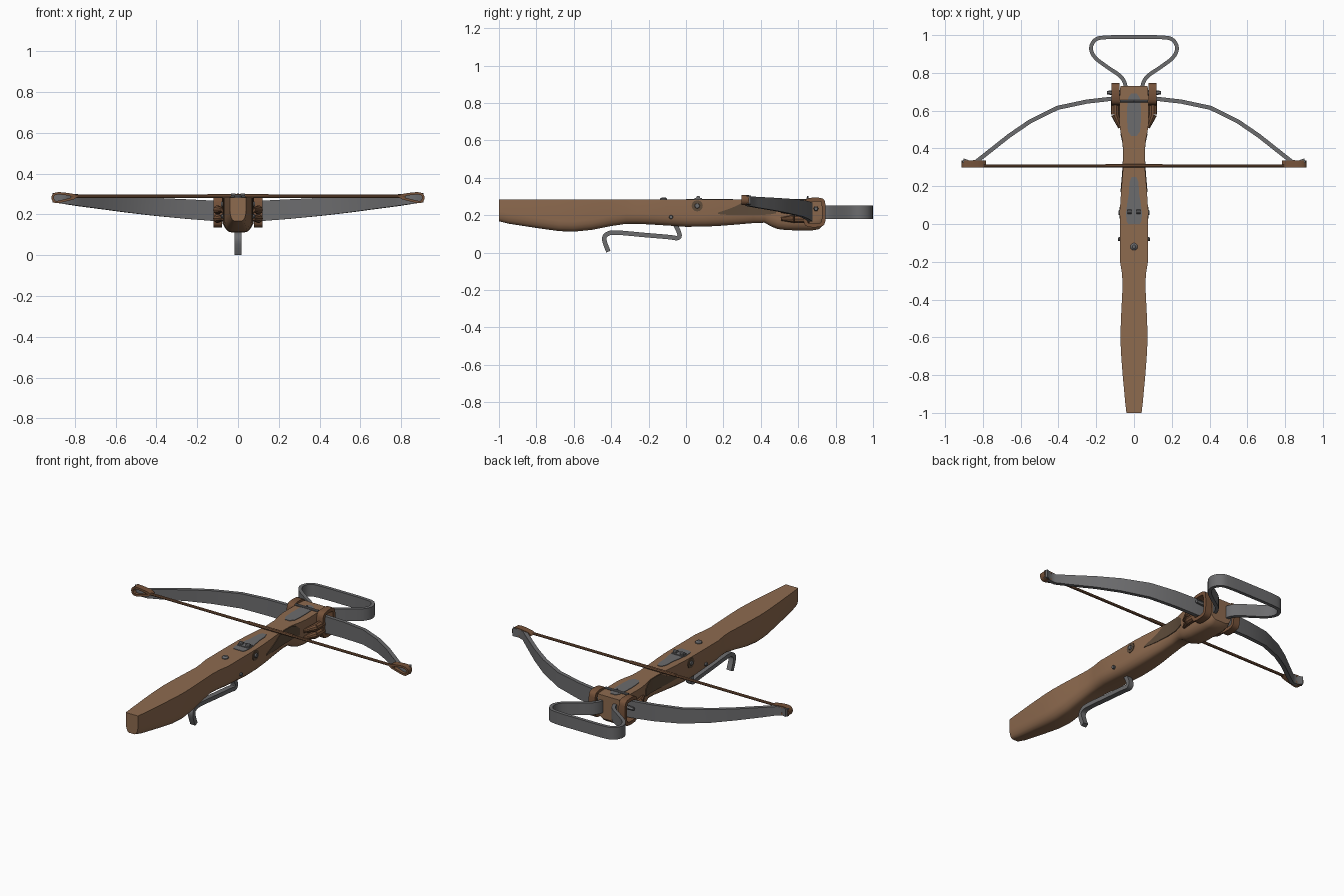
import bpy, bmesh, math
from mathutils import Vector

if "Cube" in bpy.data.objects:
    bpy.data.objects.remove(bpy.data.objects["Cube"])


def material(name, rgb):
    m = bpy.data.materials.new(name)
    m.diffuse_color = (*rgb, 1)
    m.use_nodes = True
    m.node_tree.nodes["Principled BSDF"].inputs["Base Color"].default_value = m.diffuse_color
    return m


WOOD = material("wood", (0.27, 0.145, 0.078))
DARK = material("dark_inlay", (0.11, 0.07, 0.042))
STEEL = material("steel", (0.15, 0.15, 0.155))
CORD = material("cord", (0.18, 0.085, 0.042))
TOP = 0.283


def finish(name, bm, mat, angle=35):
    bmesh.ops.recalc_face_normals(bm, faces=bm.faces)
    me = bpy.data.meshes.new(name)
    bm.to_mesh(me)
    bm.free()
    me.materials.append(mat)
    ob = bpy.data.objects.new(name, me)
    bpy.context.collection.objects.link(ob)
    bpy.ops.object.select_all(action='DESELECT')
    ob.select_set(True)
    bpy.context.view_layer.objects.active = ob
    bpy.ops.object.shade_smooth_by_angle(angle=math.radians(angle))
    return ob


def loft(name, rings, mat, closed=False, angle=35):
    bm = bmesh.new()
    vs = [[bm.verts.new(p) for p in r] for r in rings]
    n = len(vs[0])
    for i in range(len(vs) if closed else len(vs) - 1):
        a, b = vs[i], vs[(i + 1) % len(vs)]
        for j in range(n):
            k = (j + 1) % n
            bm.faces.new((a[j], a[k], b[k], b[j]))
    if not closed:
        bm.faces.new(vs[0])
        bm.faces.new(vs[-1])
    return finish(name, bm, mat, angle)


def smooth(pts, n=4, closed=False):
    # Catmull-Rom resampling of a path
    out, c = [], len(pts)
    get = lambda i: Vector(pts[i % c] if closed else pts[max(0, min(c - 1, i))])
    for i in range(c if closed else c - 1):
        a, b, d, e = (get(i + k) for k in (-1, 0, 1, 2))
        for s in range(n):
            t = s / n
            out.append(0.5 * (2 * b + (d - a) * t + (2 * a - 5 * b + 4 * d - e) * t * t
                              + (3 * b - a - 3 * d + e) * t ** 3))
    if not closed:
        out.append(get(c - 1))
    return out


def ribbon(name, pts, thick, mat, place, closed=False):
    # pts: (u, v, centre height, half height); place maps (u, v, height) to space
    rings, c = [], len(pts)
    for i, p in enumerate(pts):
        a = pts[(i - 1) % c] if closed else pts[max(i - 1, 0)]
        b = pts[(i + 1) % c] if closed else pts[min(i + 1, c - 1)]
        t = Vector((b[0] - a[0], b[1] - a[1])).normalized() * thick / 2
        rings.append([place(p[0] - s * t.y, p[1] + s * t.x, p[2] + h * p[3])
                      for s, h in ((-1, -1), (1, -1), (1, 1), (-1, 1))])
    return loft(name, rings, mat, closed)


def rod(name, a, b, r1, r2, mat, n=10):
    a, b = Vector(a), Vector(b)
    q = (b - a).to_track_quat('Z', 'Y')
    rings = [[p + q @ Vector((r * math.cos(k * math.tau / n), r * math.sin(k * math.tau / n), 0))
              for k in range(n)] for p, r in ((a, r1), (b, r2))]
    return loft(name, rings, mat)


def plate(name, half, mat):
    # half outline (x, y) mirrored in x, lying on the stock top
    o = [(x, y) for x, y in half] + [(-x, y) for x, y in reversed(half)]
    return loft(name, [[(x, y, z) for x, y in o] for z in (TOP - 0.004, TOP + 0.003)], mat)


xy = lambda u, v, h: (u, v, h)
yz = lambda u, v, h: (h, u, v)
xz = lambda u, v, h: (u, h, v)

# Wooden stock: (y, half width, bottom z)
ST = [(-1, .040, .168), (-.95, .046, .155), (-.8, .060, .132), (-.68, .069, .115), (-.6, .072, .112),
      (-.5, .069, .122), (-.4, .064, .142), (-.32, .060, .154), (-.26, .064, .154), (-.2, .074, .151),
      (-.1, .074, .145), (0, .074, .138), (.1, .073, .139), (.18, .068, .143), (.27, .060, .150),
      (.36, .055, .158), (.42, .057, .160), (.455, .064, .140), (.49, .072, .126), (.54, .078, .120),
      (.67, .076, .118), (.71, .074, .125), (.73, .072, .145)]
rings = []
for y, w, zb in ST:
    h = min(.055, (TOP - zb) * .5)
    half = [(w, TOP), (w, zb + h)]
    half += [(w * (.45 + .55 * math.cos(a)), zb + h * (1 - math.sin(a)))
             for a in (math.radians(d) for d in (22, 45, 68, 90))]
    rings.append([(x, y, z) for x, z in half] + [(-x, y, z) for x, z in reversed(half)])
loft("stock", rings, WOOD, angle=40)


def half_width(y):
    for (a, wa, _), (b, wb, _) in zip(ST, ST[1:]):
        if a <= y <= b:
            return wa + (wb - wa) * (y - a) / (b - a)


# Top plates
plate("nut_plate", [(.030, .0), (.040, .015), (.042, .06), (.036, .11), (.027, .16), (.024, .22), (.012, .25)], STEEL)
plate("front_plate", [(.014, .465), (.032, .49), (.037, .55), (.036, .62), (.030, .67), (.015, .69)], STEEL)

# Rolling nut with two lugs
loft("nut", [[(x, y, z) for x, y in ((-.036, .045), (.036, .045), (.036, .085), (-.036, .085))]
             for z in (.27, .291)], STEEL)
for s in (-1, 1):
    rod("nut_lug", (s * .012, .065, .293), (s * .034, .065, .293), .011, .011, STEEL)
rod("rear_stud", (0, -.12, .27), (0, -.12, .288), .02, .019, STEEL, 14)
rod("rear_stud_cap", (0, -.12, .288), (0, -.12, .296), .019, .009, STEEL, 14)
rod("front_cross_pin", (-.075, .65, .288), (.075, .65, .288), .007, .007, STEEL)
rod("sight_pin", (0, .65, .27), (0, .65, .302), .007, .004, STEEL)

# Bow, with a slight recurve at both tips: (x, y, centre z, half height)
bow = [(0, .670, .215, .050), (.11, .664, .217, .050), (.25, .648, .226, .048), (.405, .615, .237, .044),
       (.55, .543, .249, .039), (.66, .468, .259, .034), (.775, .377, .269, .029), (.835, .330, .275, .026),
       (.87, .324, .279, .025), (.905, .337, .282, .023)]
ribbon("bow", [(-x, y, z, h) for x, y, z, h in reversed(bow[1:])] + bow, .022, STEEL, xy)

# Stirrup
half = [(.045, .70, .217, .036), (.048, .745, .217, .036), (.075, .785, .217, .036), (.14, .83, .217, .036),
        (.205, .88, .217, .036), (.228, .93, .217, .036), (.205, .975, .217, .036), (.15, .988, .217, .036)]
ribbon("stirrup", smooth(half + [(0, .990, .217, .036)] + [(-p[0], *p[1:]) for p in reversed(half)]),
       .02, STEEL, xy)

# Trigger lever
ribbon("trigger_lever", smooth([(-.06, .155, 0, .016), (-.035, .10, 0, .016), (-.045, .078, 0, .016),
                                (-.09, .083, 0, .016), (-.22, .094, 0, .016), (-.37, .107, 0, .016),
                                (-.42, .10, 0, .016), (-.437, .07, 0, .016), (-.415, .005, 0, .016)]),
       .024, STEEL, yz)

# Bowstring with centre serving
rod("bowstring", (-.82, .308, .289), (.82, .308, .289), .008, .008, CORD, 8)
rod("string_serving", (-.15, .308, .290), (.15, .308, .290), .010, .010, CORD, 8)

for s in (-1, 1):
    # String loop round the bow tip
    ribbon("string_loop", smooth([(s * x, z, .317, .019) for x, z in (
        (.79, .288), (.85, .301), (.895, .301), (.908, .283), (.895, .261), (.85, .268))], 3, True),
        .012, CORD, xz, True)
    # Bindings holding the bow to the stock
    ribbon("bow_binding", smooth([(y, z, s * .099, .021) for y, z in (
        (.64, .17), (.655, .148), (.715, .148), (.735, .17), (.735, .26), (.72, .282), (.66, .282), (.64, .26))],
        3, True), .02, CORD, yz, True)
    for z in (.18, .222):
        rod("binding_strand", (s * .074, .51, z), (s * .100, .58, z), .010, .022, CORD)
        rod("binding_knot", (s * .100, .58, z), (s * .100, .66, z), .022, .022, CORD)
    rod("binding_wedge", (s * .07, .695, .235), (s * .142, .695, .235), .014, .010, STEEL, 6)
    # Side pins
    rod("nut_pin", (s * .06, .06, .25), (s * .083, .06, .25), .019, .012, STEEL)
    rod("nut_pin_washer", (s * .07, .06, .25), (s * .0765, .06, .25), .03, .03, DARK, 12)
    rod("lever_pin", (s * .06, -.08, .19), (s * .084, -.08, .19), .013, .009, STEEL)
    # Dark side inlay following the stock flank
    inlay = []
    for y, lo, hi in ((.17, .206, .214), (.22, .202, .23), (.27, .2, .25), (.32, .2, .279),
                      (.36, .2, .281), (.42, .202, .281), (.455, .205, .27), (.48, .21, .25)):
        w = half_width(y)
        inlay.append([(s * (w + d), y, z) for d, z in ((-.005, lo), (.003, lo), (.003, hi), (-.005, hi))])
    loft("side_inlay", inlay, DARK)
